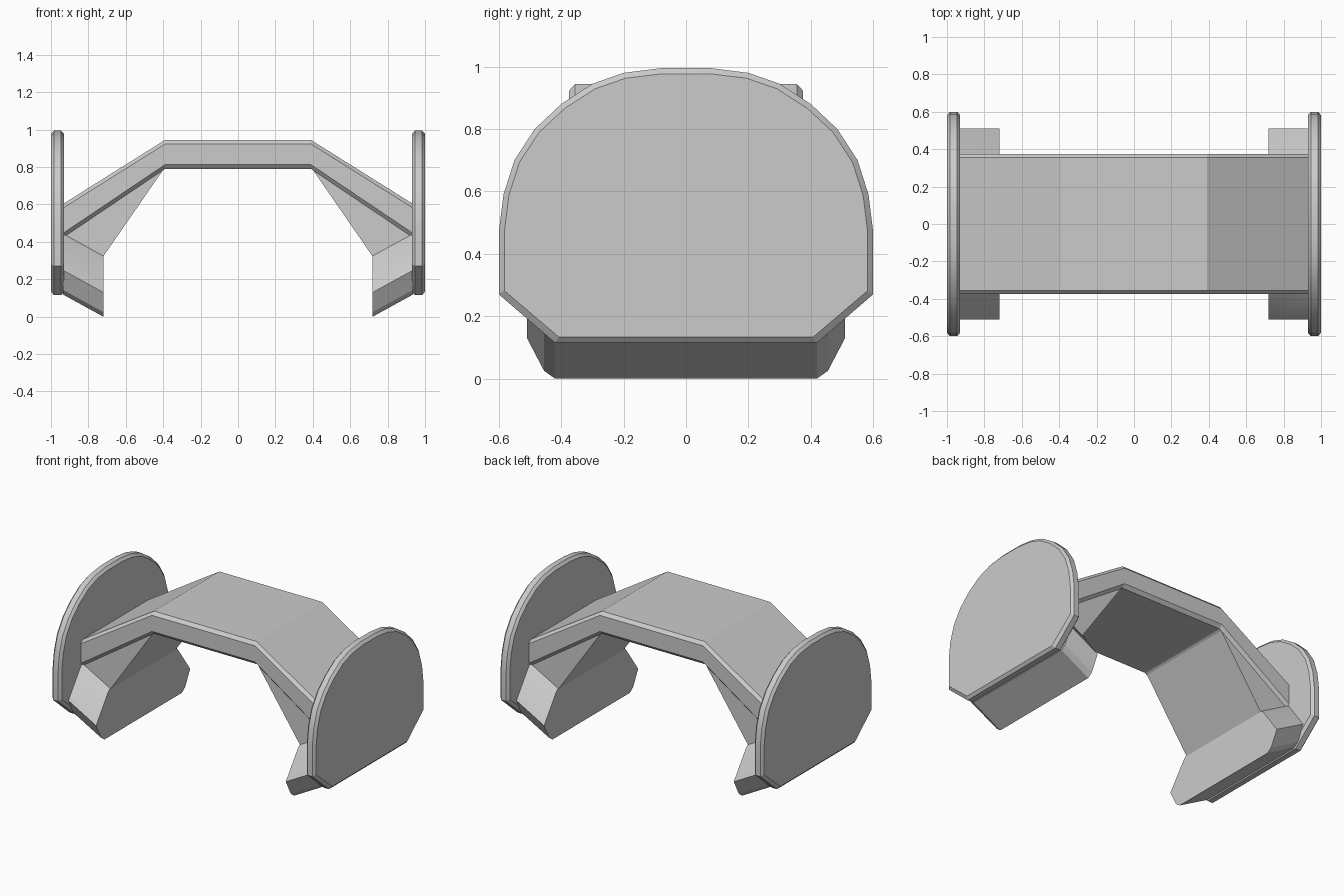
import bpy, bmesh, math

cube = bpy.data.objects.get("Cube")
if cube:
    bpy.data.objects.remove(cube, do_unlink=True)

grey = bpy.data.materials.new("plain_grey")
grey.use_nodes = True
colour = (0.6, 0.6, 0.6, 1)
grey.diffuse_color = colour
for node in grey.node_tree.nodes:
    if node.type == 'BSDF_PRINCIPLED':
        node.inputs["Base Color"].default_value = colour


def loft(name, rings):
    """Skin matching rings of 3D points and cap both ends."""
    bm = bmesh.new()
    loops = [[bm.verts.new(p) for p in ring] for ring in rings]
    n = len(loops[0])
    for a, b in zip(loops, loops[1:]):
        for i in range(n):
            j = (i + 1) % n
            bm.faces.new((a[i], a[j], b[j], b[i]))
    bm.faces.new(loops[0])
    bm.faces.new(loops[-1])
    bmesh.ops.recalc_face_normals(bm, faces=bm.faces)
    mesh = bpy.data.meshes.new(name)
    bm.to_mesh(mesh)
    bm.free()
    mesh.materials.append(grey)
    mesh.shade_smooth()
    mesh.set_sharp_from_angle(angle=math.radians(22))
    obj = bpy.data.objects.new(name, mesh)
    bpy.context.scene.collection.objects.link(obj)
    return obj


def mirrored(half):
    """Close a half outline (y, z) across y = 0."""
    return half + [(-y, z) for y, z in reversed(half)]


# Bent bridge with chamfered long edges
def bridge_ring(x, top, bottom):
    half = [(0.355, top), (0.375, top - 0.022),
            (0.375, bottom + 0.023), (0.355, bottom)]
    return [(x, y, z) for y, z in mirrored(half)]


END, MID = (0.6, 0.42), (0.945, 0.79)
loft("bridge", [bridge_ring(-0.94, *END), bridge_ring(-0.39, *MID),
                bridge_ring(0.39, *MID), bridge_ring(0.94, *END)])

# Outlines of the round-topped end plate and of the foot
plate = mirrored([(0.08, 0.995), (0.2, 0.98), (0.3, 0.945), (0.4, 0.88),
                  (0.485, 0.8), (0.55, 0.7), (0.585, 0.59), (0.6, 0.47),
                  (0.6, 0.27), (0.42, 0.115)])
foot = mirrored([(0.36, 0.325), (0.378, 0.312), (0.51, 0.13),
                 (0.455, 0.025), (0.42, 0.0)])
brace = [(0.39, 0.8), (0.94, 0.46), (0.94, 0.435), (0.72, 0.322)]


def plate_ring(x, inset):
    sy, sz = 1 - inset / 0.6, 1 - inset / 0.44
    return [(x, y * sy, 0.555 + (z - 0.555) * sz) for y, z in plate]


for side, label in ((1, "left"), (-1, "right")):
    # End plate with chamfered rim
    loft(label + "_end_plate",
         [plate_ring(side * x, inset) for x, inset in
          ((0.93, 0.018), (0.946, 0), (0.984, 0), (1.0, 0.018))])
    # Foot, rising toward the plate
    loft(label + "_foot",
         [[(side * x, y, z + lift) for y, z in foot]
          for x, lift in ((0.72, 0), (0.935, 0.118))])
    # Wedge brace joining bridge and foot
    loft(label + "_brace",
         [[(side * x, y, z) for x, z in brace] for y in (-0.355, 0.355)])
